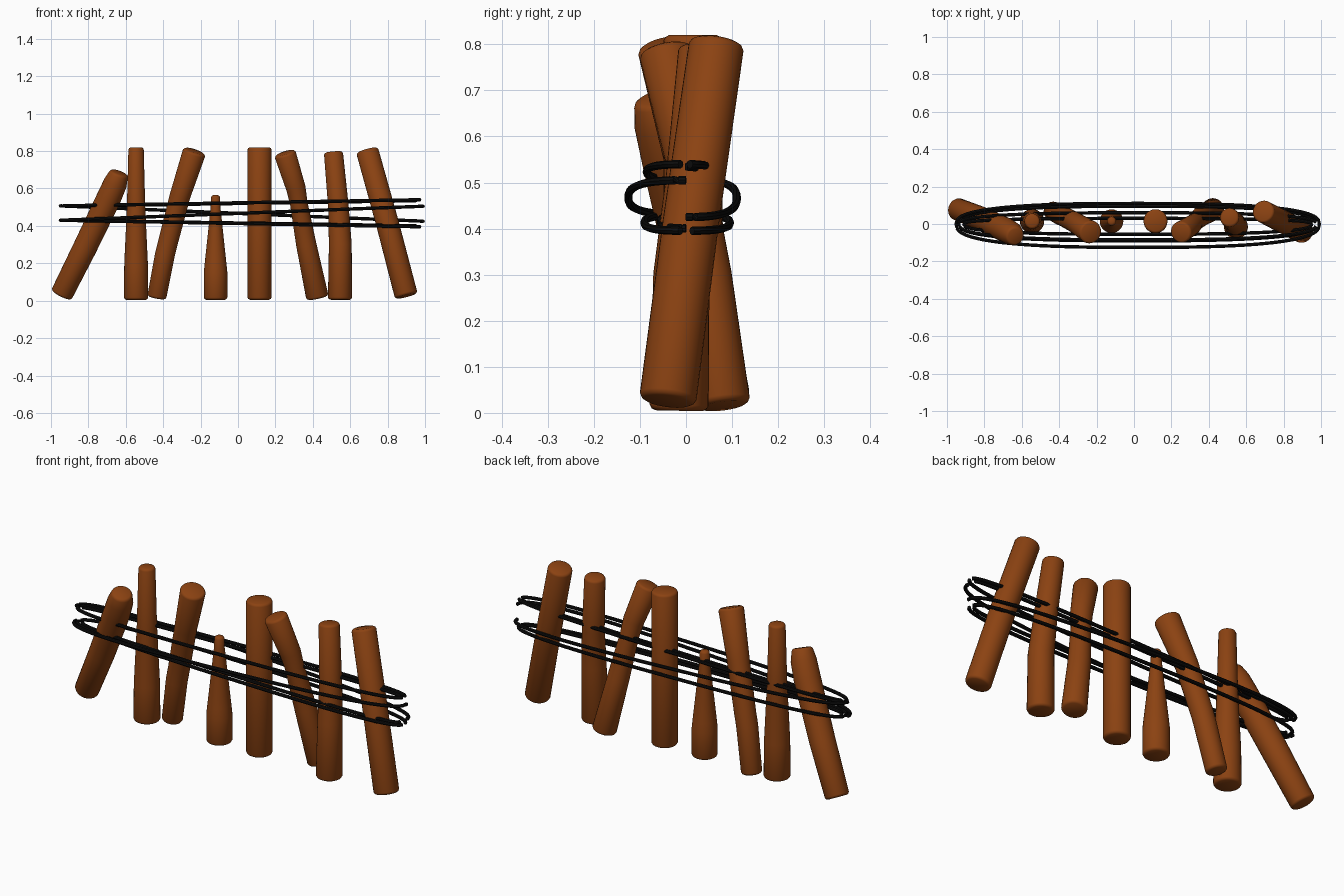
import bpy, bmesh, math
from mathutils import Vector

if "Cube" in bpy.data.objects:
    bpy.data.objects.remove(bpy.data.objects["Cube"], do_unlink=True)


def make_material(name, color, roughness):
    m = bpy.data.materials.new(name)
    m.use_nodes = True
    m.diffuse_color = (*color, 1)
    bsdf = m.node_tree.nodes["Principled BSDF"]
    bsdf.inputs["Base Color"].default_value = (*color, 1)
    bsdf.inputs["Roughness"].default_value = roughness
    return m


wood = make_material("brown wood", (0.26, 0.055, 0.006), 0.8)
black = make_material("black rope", (0.004, 0.004, 0.004), 0.8)


def tube(name, points, radii, sides, material):
    """Sweep a circle of varying radius along a path and cap both ends."""
    pts = [Vector(p) for p in points]
    bm = bmesh.new()
    rings = []
    for i, (p, r) in enumerate(zip(pts, radii)):
        tangent = (pts[min(i + 1, len(pts) - 1)] - pts[max(i - 1, 0)]).normalized()
        ref = Vector((0, 1, 0)) if abs(tangent.y) < 0.9 else Vector((0, 0, 1))
        u = ref.cross(tangent).normalized()
        v = tangent.cross(u)
        ring = []
        for k in range(sides):
            a = math.tau * k / sides
            ring.append(bm.verts.new(p + r * (math.cos(a) * u + math.sin(a) * v)))
        rings.append(ring)
    for a, b in zip(rings, rings[1:]):
        for k in range(sides):
            n = (k + 1) % sides
            bm.faces.new((a[k], a[n], b[n], b[k]))
    bm.faces.new(rings[0][::-1])
    bm.faces.new(rings[-1])
    bmesh.ops.recalc_face_normals(bm, faces=bm.faces)
    mesh = bpy.data.meshes.new(name)
    bm.to_mesh(mesh)
    bm.free()
    mesh.materials.append(material)
    obj = bpy.data.objects.new(name, mesh)
    bpy.context.collection.objects.link(obj)
    bpy.ops.object.select_all(action="DESELECT")
    obj.select_set(True)
    bpy.context.view_layer.objects.active = obj
    bpy.ops.object.shade_smooth_by_angle(angle=math.radians(40))
    return obj


def log(name, stations):
    """A log from (x, y, z, radius) stations, with softened rims."""
    pts = [Vector(s[:3]) for s in stations]
    rad = [s[3] for s in stations]
    soft = 0.012
    first = (pts[1] - pts[0]).normalized()
    last = (pts[-2] - pts[-1]).normalized()
    path = [pts[0], pts[0] + first * soft * 0.35, pts[0] + first * soft]
    path += pts[1:-1]
    path += [pts[-1] + last * soft, pts[-1] + last * soft * 0.35, pts[-1]]
    r0, r1 = rad[0], rad[-1]
    radii = [r0 - soft, r0 - soft * 0.35, r0, *rad[1:-1], r1, r1 - soft * 0.35, r1 - soft]
    tube(name, path, radii, 28, wood)


# Upright logs, from the model's right to its left
log("leaning_log_right", [(-.945, .08, .03, .06), (-.82, .03, .28, .064),
                          (-.69, -.03, .55, .066), (-.655, -.05, .63, .063), (-.635, -.065, .685, .052)])
log("tapered_log", [(-.545, .015, .005, .065), (-.545, .015, .2, .063),
                    (-.545, .015, .5, .049), (-.545, .015, .82, .041)])
log("bent_log_right", [(-.435, .07, .015, .051), (-.39, .045, .25, .053), (-.375, .04, .31, .053),
                       (-.31, .005, .56, .055), (-.232, -.045, .8, .062)])
log("pointed_post", [(-.12, .015, .005, .063), (-.12, .015, .15, .063), (-.12, .015, .2, .058),
                     (-.12, .015, .5, .026), (-.12, .015, .565, .024)])
log("straight_log", [(.115, .015, .005, .064), (.115, .015, .4, .064), (.115, .015, .82, .064)])
log("bent_log_left", [(.425, .08, .015, .06), (.365, .045, .3, .054), (.325, .01, .52, .047),
                      (.31, -.005, .6, .052), (.25, -.045, .79, .058)])
log("slim_log", [(.545, -.015, .005, .064), (.547, -.01, .3, .061),
                 (.537, .01, .5, .055), (.51, .035, .795, .051)])
log("leaning_log_left", [(.9, -.04, .025, .062), (.8, .01, .41, .061), (.69, .067, .805, .06)])


def rope_arc(name, left_z, right_z, front, back, start, end, reach=0.97):
    """A long flattened loop; zero angle is the left end of the model, +x."""
    steps = 56
    pts = []
    for i in range(steps + 1):
        a = math.radians(start + (end - start) * i / steps)
        c, s = math.cos(a), math.sin(a)
        x = 0.02 + reach * math.copysign(abs(c) ** 0.75, c)
        y = (back if s > 0 else front) * abs(s) ** 0.75
        z = right_z + (left_z - right_z) * (x + 0.95) / 1.94
        pts.append((x, y, z))
    tube(name, pts, [0.009] * len(pts), 8, black)


# Rope wound round the row of logs
rope_arc("rope_top_loop", .54, .507, -.085, .06, 4, 356, .955)
rope_arc("rope_front_strand", .505, .43, -.125, .11, 180, 360)
rope_arc("rope_back_strand", .425, .507, -.125, .11, 0, 180)
rope_arc("rope_bottom_loop", .395, .43, -.09, .095, 4, 356, .955)
rope_arc("rope_inner_top_strand", .535, .505, -.06, .03, 0, 180, .93)
rope_arc("rope_inner_bottom_strand", .4, .43, -.055, .03, 180, 360, .93)
